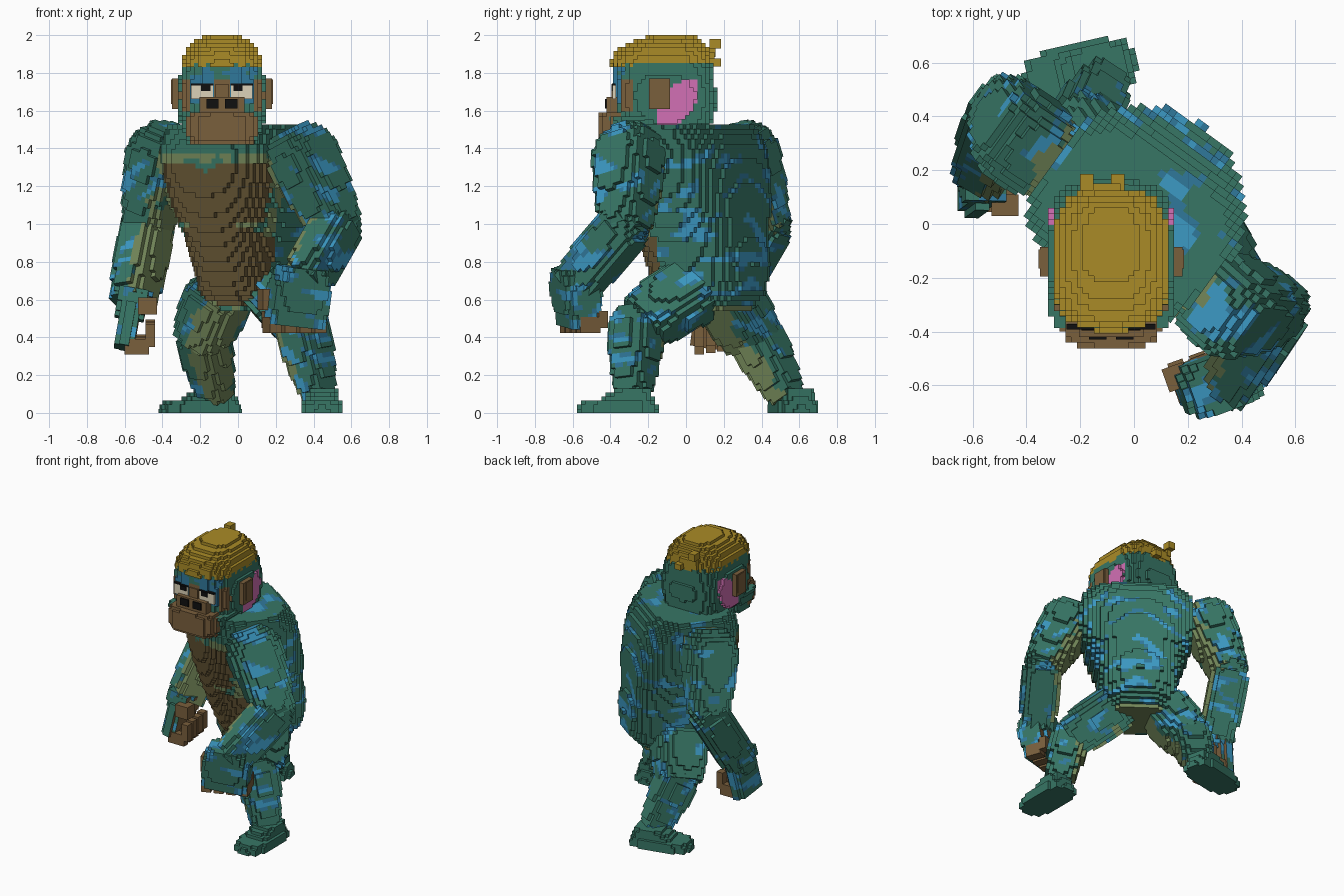
import bpy, bmesh, math
from mathutils import Vector, Matrix, noise

if "Cube" in bpy.data.objects:
    bpy.data.objects.remove(bpy.data.objects["Cube"], do_unlink=True)

COLOURS = {
    "teal_fur": (0.038, 0.18, 0.13), "deep_blue": (0.03, 0.19, 0.33),
    "bright_blue": (0.045, 0.32, 0.55), "olive": (0.17, 0.24, 0.10),
    "chest_brown": (0.12, 0.084, 0.032), "skin_brown": (0.195, 0.115, 0.046),
    "gold": (0.40, 0.26, 0.02), "pink": (0.65, 0.16, 0.46),
    "black": (0.005, 0.005, 0.005), "cream": (0.72, 0.65, 0.48)}
MATS = {}
for key, rgb in COLOURS.items():
    m = MATS[key] = bpy.data.materials.new(key)
    m.use_nodes = True
    m.diffuse_color = (*rgb, 1)
    m.node_tree.nodes["Principled BSDF"].inputs["Base Color"].default_value = (*rgb, 1)

# The body is turned on its feet while the head looks straight ahead
TURN = math.radians(-36)
LEFT = Vector((math.cos(TURN), math.sin(TURN), 0))
FRONT = Vector((math.sin(TURN), -math.cos(TURN), 0))
AXES = [Vector(c) for c in ((1, 0, 0), (0, 1, 0), (0, 0, 1))]

def finish(name, bm, paint):
    """Colour each face by its centre and normal, then link the object."""
    mesh = bpy.data.meshes.new(name)
    bm.normal_update()
    used = []
    for f in bm.faces:
        colour = paint(f.calc_center_median(), f.normal)
        if colour not in used:
            used.append(colour)
            mesh.materials.append(MATS[colour])
        f.material_index = used.index(colour)
    bm.to_mesh(mesh)
    bm.free()
    bpy.context.collection.objects.link(bpy.data.objects.new(name, mesh))

def section(stations, t):
    """Interpolate (offset, half width, half depth) along the axis."""
    for s, e in zip(stations, stations[1:]):
        if t <= e[0]:
            k = max(0, (t - s[0]) / (e[0] - s[0]))
            return [p + (q - p) * k for p, q in zip(s[1:], e[1:])]
    return stations[-1][1:]

def voxel_loft(name, a, b, hint, stations, paint, v=0.026, power=2.6):
    """Stack of small blocks filling a lofted shape running from a to b."""
    a, b = Vector(a), Vector(b)
    length = (b - a).length
    ez = (b - a) / length
    ex = (hint - ez * hint.dot(ez)).normalized()
    frame = Matrix((ex, ez.cross(ex), ez)).transposed() * v
    reach = math.ceil(max(abs(s[1]) + max(s[2:]) for s in stations) / v) + 1
    cells, bm = set(), bmesh.new()
    for k in range(round(stations[0][0] * length / v), round(stations[-1][0] * length / v)):
        off, rx, ry = section(stations, (k + 0.5) * v / length)
        for i in range(-reach, reach):
            for j in range(-reach, reach):
                x, y = (i + 0.5) * v / rx, ((j + 0.5) * v - off) / ry
                if abs(x) ** power + abs(y) ** power <= 1:
                    cells.add((i, j, k))
    for cell in cells:
        for d in range(3):
            n, u, w = AXES[d], AXES[(d + 1) % 3], AXES[(d + 2) % 3]
            for s in (-1, 1):
                if tuple(c + s * (i == d) for i, c in enumerate(cell)) not in cells:
                    mid = Vector(cell) + (n + u + w + n * s) / 2
                    ring = [mid + (u * i + w * j * s) / 2
                            for i, j in ((-1, -1), (1, -1), (1, 1), (-1, 1))]
                    bm.faces.new([bm.verts.new(a + frame @ q) for q in ring])
    bmesh.ops.remove_doubles(bm, verts=bm.verts, dist=v / 50)
    finish(name, bm, paint)

def block(name, centre, size, colour, yaw=0):
    bm = bmesh.new()
    turn = Matrix.Translation(centre) @ Matrix.Rotation(yaw, 4, "Z") @ Matrix.Diagonal((*size, 1))
    bmesh.ops.create_cube(bm, size=1, matrix=turn)
    finish(name, bm, lambda p, n: colour)

def fur(p):
    """Flattened blue streaks over teal."""
    lat, frt = p.dot(LEFT), p.dot(FRONT)
    k = noise.noise(Vector((lat * 6, frt * 6, p.z * 16 + abs(lat) * 7)))
    return "bright_blue" if k > 0.3 else "deep_blue" if k > 0.21 else "teal_fur"

def limb_paint(a, b, side, forward):
    """Olive on the inner side of a limb, fur elsewhere."""
    a, axis = Vector(a), (Vector(b) - Vector(a)).normalized()
    inward = (FRONT * forward - LEFT * side).normalized()
    def paint(p, n):
        out = p - a - axis * (p - a).dot(axis)
        inner = out.normalized().dot(inward) + 0.4 * noise.noise(p * 12)
        return "olive" if inner > 0.5 else fur(p)
    return paint

def torso_paint(p, n):
    lat, frt, z = p.dot(LEFT), p.dot(FRONT), p.z
    if frt > 0 and n.dot(FRONT) > -0.5:
        pec_top = 1.32 - 0.05 * max(0, 1 - abs(lat) * 12)
        pecs = 1.015 < z < pec_top and abs(lat) < 0.27 + 0.3 * (z - 1.02)
        if pecs or abs(lat / 0.28) ** 3 + abs((z - 0.79) / 0.215) ** 3 < 1:
            return "chest_brown"
        return "olive" if z < 1.37 and noise.noise(p * 12) > -0.05 else "teal_fur"
    return "olive" if z < 0.56 else fur(p)

def head_paint(p, n):
    dx, dy, dz = abs(p.x + 0.085), p.y + 0.045, p.z - 1.635
    u, w = 0.57 * dy + 0.82 * dz, 0.82 * dy - 0.57 * dz
    if dx > 0.15 and (u / 0.155) ** 2 + (w / 0.08) ** 2 < 1:
        return "pink"
    if p.y < -0.27 and 1.6 < p.z < 1.84:
        if p.z > 1.78:
            return "deep_blue" if noise.noise(p * 14) > 0.1 else "teal_fur"
        if 0.05 < dx < 0.18:
            return "deep_blue" if p.z > 1.64 else "teal_fur"
        return "skin_brown" if p.z < 1.76 else "teal_fur"
    return "teal_fur"

# Torso, leaning forward from the hips
voxel_loft("torso", (0, 0.02, 0.54), (0, 0.02, 1.54), LEFT, [
    (0, 0.14, 0.17, 0.17), (0.1, 0.14, 0.24, 0.27), (0.25, 0.12, 0.25, 0.31),
    (0.4, 0.08, 0.28, 0.32), (0.56, 0.055, 0.34, 0.345), (0.72, 0.025, 0.38, 0.345),
    (0.86, 0.01, 0.39, 0.33), (0.95, 0, 0.37, 0.29), (1, -0.01, 0.34, 0.25)],
    torso_paint, power=2.8)

# Limbs: name, side, forward reach of the olive, start, end, (position, radius) list
UPPER_ARM = [(-0.35, 0.09), (-0.22, 0.14), (0, 0.17), (0.5, 0.15), (1, 0.115), (1.15, 0.07)]
FOREARM = [(-0.25, 0.08), (0, 0.12), (0.4, 0.13), (1, 0.11), (1.1, 0.10)]
THIGH = [(-0.15, 0.13), (0, 0.165), (0.5, 0.16), (1, 0.135), (1.2, 0.08)]
SHIN = [(-0.12, 0.09), (0.05, 0.12), (0.4, 0.12), (0.75, 0.095), (1, 0.075)]
for name, side, forward, a, b, radii in (
        ("left_upper_arm", 1, 0, (0.34, -0.30, 1.36), (0.53, -0.32, 0.98), UPPER_ARM),
        ("right_upper_arm", -1, -0.1, (-0.40, 0.30, 1.37), (-0.48, 0.42, 0.98), UPPER_ARM),
        ("left_forearm", 1, 0.3, (0.52, -0.33, 0.98), (0.36, -0.57, 0.70), FOREARM),
        ("right_forearm", -1, 0.4, (-0.48, 0.42, 0.98), (-0.55, 0.21, 0.62), FOREARM),
        ("left_thigh", 1, 0, (0.18, 0.03, 0.65), (0.33, -0.22, 0.49), THIGH),
        ("right_thigh", -1, 0.6, (-0.10, 0.22, 0.62), (-0.19, 0.35, 0.40), THIGH),
        ("left_shin", 1, 0.1, (0.33, -0.26, 0.50), (0.43, -0.28, 0.08), SHIN),
        ("right_shin", -1, 0.8, (-0.19, 0.36, 0.42), (-0.11, 0.54, 0.08), SHIN)):
    voxel_loft(name, a, b, LEFT, [(t, 0, r, r * 1.08) for t, r in radii],
               limb_paint(a, b, side, forward))

# Feet: stepped soles with the ankle set toward the heel
FOOT = [(0, 0, 0.105, 0.21), (0.4, 0, 0.105, 0.205), (0.5, 0.04, 0.09, 0.15),
        (0.75, 0.06, 0.085, 0.12), (1, 0.08, 0.075, 0.09)]
for name, x, y, hint in (("left_foot", 0.445, -0.36, (1, 0, 0)),
                         ("right_foot", -0.20, 0.565, (0.22, -0.97, 0))):
    voxel_loft(name, (x, y, 0), (x, y, 0.13), Vector(hint), FOOT,
               lambda p, n: "teal_fur", v=0.0217, power=3.5)

# Hands: knuckles forward on the left, a flat outer palm on the right
ROW = Vector((0.94, 0.34, 0))
YAW = math.atan2(ROW.y, ROW.x)
voxel_loft("left_hand", (0.34, -0.59, 0.77), (0.30, -0.57, 0.47), ROW,
           [(0, 0, 0.12, 0.10), (0.4, 0, 0.165, 0.115), (1, 0, 0.16, 0.08)],
           lambda p, n: "skin_brown" if n.y > 0.5 and p.z < 0.62 else fur(p), power=3)
voxel_loft("right_hand", (-0.55, 0.19, 0.65), (-0.605, 0.15, 0.34), AXES[0],
           [(0, 0, 0.10, 0.11), (0.35, 0, 0.07, 0.12), (1, 0, 0.05, 0.12)],
           lambda p, n: "skin_brown" if n.x > 0.5 else fur(p), power=3)
for i in range(4):
    c = Vector((0.30, -0.56, 0.465)) + ROW * (i - 1.5) * 0.085
    r = Vector((-0.535, 0.07 + i * 0.06, 0.35 + i * 0.008))
    for name, centre, size, yaw in (
            ("left_finger", c, (0.065, 0.11, 0.085), YAW),
            ("left_fingertip", c + Vector((-0.02, 0.07, 0.03)), (0.06, 0.05, 0.09), YAW),
            ("right_finger", r, (0.13, 0.05, 0.08), 0),
            ("right_fingertip", r + Vector((0.07, 0, 0.06)), (0.05, 0.05, 0.12), 0)):
        block(f"{name}_{i + 1}", centre, size, "skin_brown", yaw)
block("left_thumb", (0.155, -0.57, 0.60), (0.08, 0.09, 0.11), "skin_brown", YAW)
block("right_thumb", (-0.48, 0.07, 0.565), (0.10, 0.08, 0.09), "skin_brown")

# Head, jaw, muzzle and the domed cap
HX = -0.085
for name, y, low, high, stations, paint, power in (
        ("head", -0.11, 1.49, 1.86, [(0, -0.03, 0.19, 0.21), (0.15, 0, 0.225, 0.26),
         (0.5, 0, 0.238, 0.272), (1, -0.01, 0.215, 0.26)], head_paint, 3.4),
        ("jaw", -0.28, 1.42, 1.56, [(0, 0, 0.18, 0.12), (1, 0, 0.23, 0.13)],
         lambda p, n: "teal_fur", 3.5),
        ("muzzle", -0.335, 1.42, 1.6, [(0, 0, 0.15, 0.10), (0.2, 0, 0.185, 0.13),
         (0.8, 0, 0.185, 0.125), (1, 0, 0.16, 0.11)], lambda p, n: "skin_brown", 3.5),
        ("cap", -0.13, 1.83, 2.0, [(0, 0, 0.225, 0.27), (0.3, 0, 0.215, 0.265),
         (0.55, 0.01, 0.19, 0.24), (0.8, 0.03, 0.145, 0.19), (1, 0.06, 0.085, 0.12)],
         lambda p, n: "gold", 2.9)):
    voxel_loft(name, (HX, y, low), (HX, y, high), AXES[0], stations, paint, 0.02125, power)

# Face details and ears
block("nose", (HX, -0.385, 1.63), (0.24, 0.07, 0.085), "skin_brown")
block("nose_bridge", (HX, -0.37, 1.70), (0.07, 0.05, 0.08), "skin_brown")
for side, word in ((1, "left"), (-1, "right")):
    for part, dx, y, z, size, colour in (
            ("nostril", 0.05, -0.41, 1.637, (0.065, 0.04, 0.05), "black"),
            ("eye", 0.105, -0.38, 1.698, (0.115, 0.02, 0.075), "cream"),
            ("eyelid", 0.105, -0.382, 1.739, (0.12, 0.02, 0.01), "black"),
            ("pupil", 0.085, -0.391, 1.718, (0.05, 0.008, 0.03), "black"),
            ("ear", 0.235, -0.14, 1.69, (0.06, 0.11, 0.16), "skin_brown"),
            ("ear_rim", 0.255, -0.13, 1.70, (0.03, 0.07, 0.13), "skin_brown")):
        block(f"{word}_{part}", (HX + side * dx, y, z), size, colour)

# Knot at the back of the cap
for name, x, y, z, size in (("cap_knot", -0.12, 0.12, 1.88, (0.14, 0.06, 0.06)),
                            ("cap_tail_stem", -0.175, 0.14, 1.92, (0.03, 0.03, 0.07)),
                            ("upper_cap_tail", -0.175, 0.155, 1.955, (0.05, 0.06, 0.05)),
                            ("lower_cap_tail", -0.06, 0.155, 1.855, (0.05, 0.06, 0.04))):
    block(name, (x, y, z), size, "gold")
